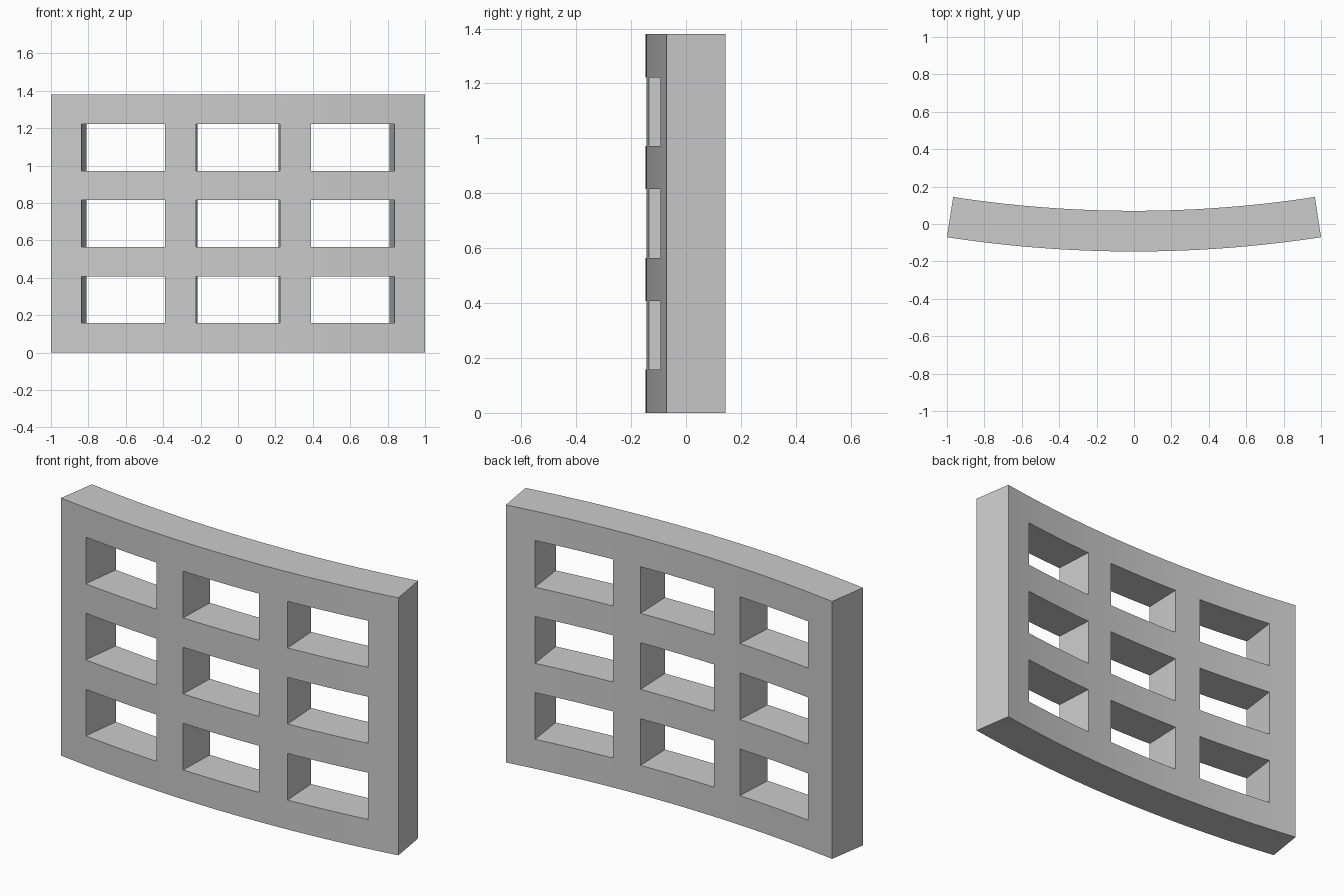
import bpy, bmesh, math

if "Cube" in bpy.data.objects:
    bpy.data.objects.remove(bpy.data.objects["Cube"])

HEIGHT, THICK, RADIUS = 1.38, 0.2175, 6.57
FRONT_Y = -0.147                        # front surface at the middle
HALF = math.asin(1.0 / RADIUS)          # half of the arc angle
ARC = 2 * HALF * RADIUS                 # panel length along the front
HOLE_W, HOLE_H, N = 0.45, 0.25, 3


def breaks(total, hole, bar_steps, hole_steps):
    """Cut positions for bar, hole, bar ..., each cell flagged True inside a hole."""
    bar = (total - N * hole) / (N + 1)
    cuts, flags = [0.0], []
    for i in range(2 * N + 1):
        is_hole = i % 2 == 1
        size, steps = (hole, hole_steps) if is_hole else (bar, bar_steps)
        start = cuts[-1]
        for k in range(steps):
            cuts.append(start + size * (k + 1) / steps)
            flags.append(is_hole)
    return cuts, flags


us, u_hole = breaks(ARC, HOLE_W, 3, 8)
zs, z_hole = breaks(HEIGHT, HOLE_H, 1, 1)

# flat sheet with the nine openings left out
bm = bmesh.new()
grid = [[bm.verts.new((u - ARC / 2, 0, z)) for z in zs] for u in us]
for i, hole_column in enumerate(u_hole):
    for j, hole_row in enumerate(z_hole):
        if not (hole_column and hole_row):
            bm.faces.new((grid[i][j], grid[i + 1][j], grid[i + 1][j + 1], grid[i][j + 1]))
bmesh.ops.delete(bm, geom=[v for v in bm.verts if not v.link_faces], context='VERTS')

# thickness
ext = bmesh.ops.extrude_face_region(bm, geom=bm.faces[:], use_keep_orig=True)
for v in ext["geom"]:
    if isinstance(v, bmesh.types.BMVert):
        v.co.y = THICK

# bend around an upright axis behind the panel
for v in bm.verts:
    a, r = v.co.x / RADIUS, RADIUS - v.co.y
    v.co.x, v.co.y = r * math.sin(a), FRONT_Y + RADIUS - r * math.cos(a)
bmesh.ops.recalc_face_normals(bm, faces=bm.faces[:])

mesh = bpy.data.meshes.new("curved_lattice_panel")
bm.to_mesh(mesh)
bm.free()
panel = bpy.data.objects.new("curved_lattice_panel", mesh)
bpy.context.collection.objects.link(panel)

grey = bpy.data.materials.new("light grey")
grey.diffuse_color = (0.6, 0.6, 0.6, 1)
grey.use_nodes = True
grey.node_tree.nodes["Principled BSDF"].inputs["Base Color"].default_value = grey.diffuse_color
mesh.materials.append(grey)

bpy.context.view_layer.objects.active = panel
panel.select_set(True)
bpy.ops.object.shade_smooth_by_angle(angle=math.radians(30))
